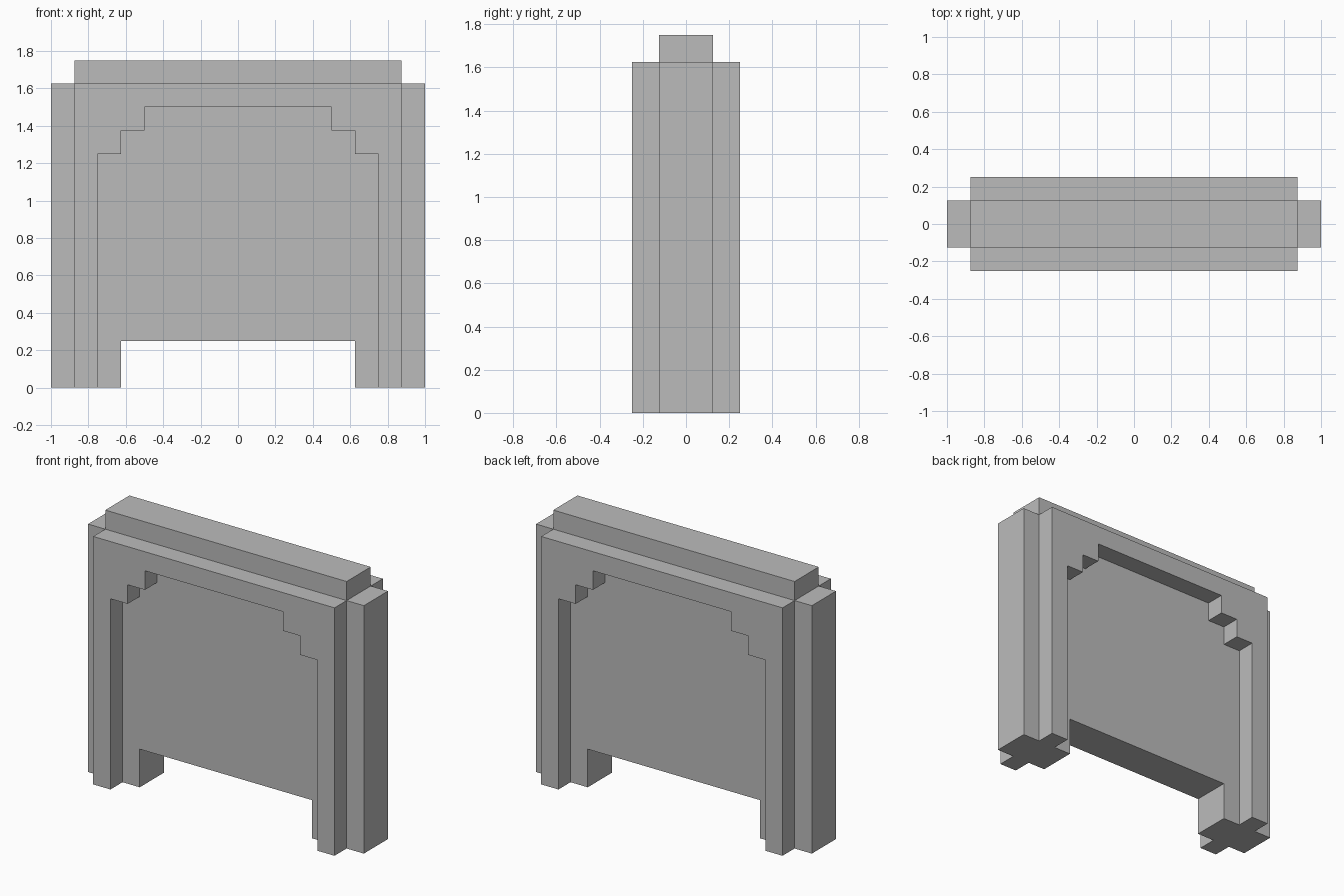
import bpy
import bmesh

old = bpy.data.objects.get("Cube")
if old:
    bpy.data.objects.remove(old, do_unlink=True)

# Plain stone grey for the whole model
GREY = (0.5, 0.5, 0.5, 1.0)
stone = bpy.data.materials.new("stone_grey")
stone.use_nodes = True
stone.diffuse_color = GREY
stone.node_tree.nodes["Principled BSDF"].inputs["Base Color"].default_value = GREY

U = 0.125  # one block of the stepped design


def slab(name, half_profile, y_front, y_back):
    """Mirror a right-half outline (in blocks, x/z) and extrude it along y."""
    outline = half_profile + [(-x, z) for x, z in reversed(half_profile)]
    bm = bmesh.new()
    face = bm.faces.new([bm.verts.new((x * U, y_front * U, z * U)) for x, z in outline])
    result = bmesh.ops.extrude_face_region(bm, geom=[face])
    moved = [v for v in result["geom"] if isinstance(v, bmesh.types.BMVert)]
    bmesh.ops.translate(bm, verts=moved, vec=(0, (y_back - y_front) * U, 0))
    bmesh.ops.recalc_face_normals(bm, faces=bm.faces)
    mesh = bpy.data.meshes.new(name)
    bm.to_mesh(mesh)
    bm.free()
    mesh.materials.append(stone)
    obj = bpy.data.objects.new(name, mesh)
    bpy.context.collection.objects.link(obj)
    return obj


# Central panel with two feet and a raised top ridge
panel = [(5, 2), (5, 0), (8, 0), (8, 13), (7, 13), (7, 14)]
slab("center_panel", panel, -1, 1)

# Stepped arch frames on both faces
arch = [(4, 12), (4, 11), (5, 11), (5, 10), (6, 10), (6, 0), (7, 0), (7, 13)]
for name, y_front, y_back in (("front_arch_frame", -2, -1), ("back_arch_frame", 1, 2)):
    slab(name, arch, y_front, y_back)
